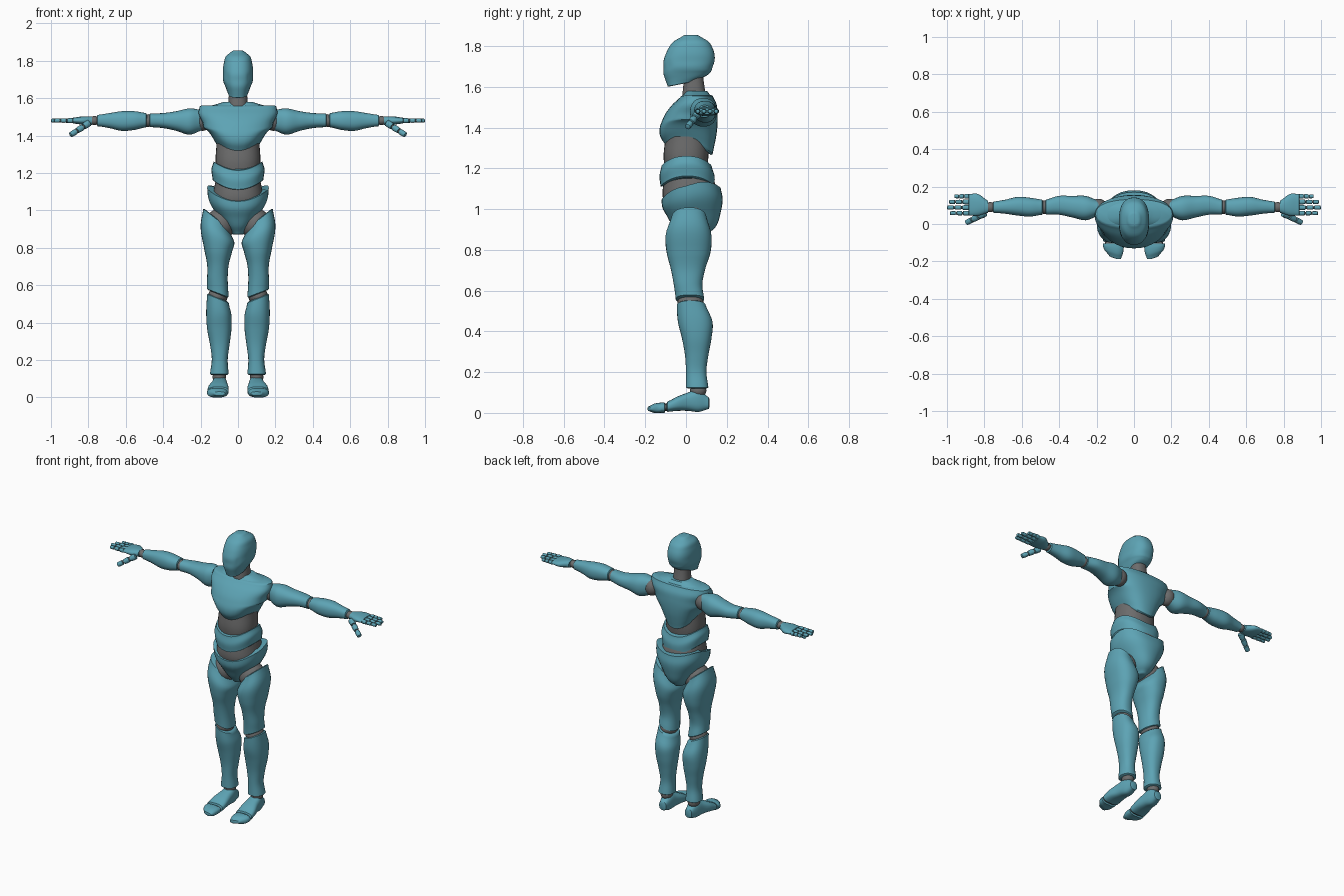
import bpy, bmesh, math
from mathutils import Vector

default_cube = bpy.data.objects.get("Cube")
if default_cube:
    bpy.data.objects.remove(default_cube, do_unlink=True)


def material(name, colour):
    mat = bpy.data.materials.new(name)
    mat.use_nodes = True
    mat.diffuse_color = colour
    shader = mat.node_tree.nodes["Principled BSDF"]
    shader.inputs["Base Color"].default_value = colour
    return mat


TEAL = material("teal shell", (.11, .37, .46, 1))
GREY = material("grey joint", (.15, .15, .15, 1))
ARM_HEIGHT = 1.48


def finish(name, bm, mat, mirror):
    bmesh.ops.recalc_face_normals(bm, faces=bm.faces)
    mesh = bpy.data.meshes.new(name)
    bm.to_mesh(mesh)
    bm.free()
    mesh.materials.append(mat)
    for polygon in mesh.polygons:
        polygon.use_smooth = True
    mesh.set_sharp_from_angle(angle=math.radians(38))
    obj = bpy.data.objects.new(name, mesh)
    bpy.context.collection.objects.link(obj)
    if mirror:
        obj.modifiers.new("Mirror", "MIRROR")


def sample(values, t):
    """Smooth curve through evenly spaced values, with t from start to end."""
    last = len(values) - 1
    if last == 0:
        return values[0]
    i = min(int(t * last), last - 1)
    f = t * last - i
    before, start, end, after = (values[max(0, min(last, i + k))] for k in range(-1, 3))
    slope_in, slope_out = (end - before) / 2, (after - start) / 2
    ease = f * f * (3 - 2 * f)
    return (start + (end - start) * ease
            + slope_in * f * (1 - f) ** 2 - slope_out * f * f * (1 - f))


def section(across, deep, t, inset):
    low, high = sample(across[0], t), sample(across[1], t)
    near, far = sample(deep[0], t), sample(deep[1], t)
    rim = inset * min(.008, (high - low) / 5, (far - near) / 5)
    return (low + high) / 2, (high - low) / 2 - rim, (near + far) / 2, (far - near) / 2 - rim


def loft(name, span, across, deep, mat=TEAL, axis="z", power=2.3, warp=None,
         mirror=False, segments=32, rings=24):
    """Skin rounded sections along an axis; across and deep hold low and high outlines."""
    bm = bmesh.new()
    length = abs(span[1] - span[0])
    rim = min(.005 / length, .4 / rings)
    stops = [(0, 1), (rim, 0)] + [(k / rings, 0) for k in range(1, rings)] + [(1 - rim, 0), (1, 1)]
    skin = []
    for t, inset in stops:
        place = span[0] + (span[1] - span[0]) * t
        mid_a, half_a, mid_b, half_b = section(across, deep, t, inset)
        ring = []
        for k in range(segments):
            angle = math.tau * k / segments
            c, s = math.cos(angle), math.sin(angle)
            a = mid_a + half_a * math.copysign(abs(c) ** (2 / power), c)
            b = mid_b + half_b * math.copysign(abs(s) ** (2 / power), s)
            point = Vector({"x": (place, a, b), "y": (a, place, b), "z": (a, b, place)}[axis])
            ring.append(bm.verts.new(warp(point) if warp else point))
        skin.append(ring)
    for low, high in zip(skin, skin[1:]):
        for k in range(segments):
            bm.faces.new((low[k - 1], low[k], high[k], high[k - 1]))
    bm.faces.new(skin[0])
    bm.faces.new(skin[-1])
    finish(name, bm, mat, mirror)


def both(*widths):
    return [-w for w in widths], widths


def joint(name, centre, radii):
    bm = bmesh.new()
    bmesh.ops.create_uvsphere(bm, u_segments=24, v_segments=14, radius=1)
    bmesh.ops.scale(bm, vec=radii, verts=bm.verts)
    bmesh.ops.translate(bm, vec=centre, verts=bm.verts)
    finish(name, bm, GREY, True)


def rod(name, start, end, r_start, r_end, mat=TEAL):
    turn = (end - start).to_track_quat("Z", "Y")
    outline = both(r_start, (r_start + r_end) * .53, r_end)
    loft(name, (0, (end - start).length), outline, outline, mat, mirror=True,
         warp=lambda v: start + turn @ v, segments=12, rings=6)


def digit(name, start, end, radius, parts=3):
    """Tapered shell segments strung on a thin grey core."""
    start, end = Vector(start), Vector(end)
    rod(name + "_core", start, start.lerp(end, .9), radius * .6, radius * .5, GREY)
    for i in range(parts):
        near, far = i / parts, (i + .9) / parts
        rod(f"{name}_segment_{i + 1}", start.lerp(end, near), start.lerp(end, far),
            radius * (1 - near / 4), radius * (1 - far / 4))


def fade(value, start, end):
    """Zero at start rising to one at end."""
    return max(0, min(1, (value - start) / (end - start)))


# Head: egg shape with a wedge face and a jaw that rises to the back
def shape_head(v):
    limit = .035 + max(0, v.y + .11) * .75
    v.x = max(-limit, min(limit, v.x))
    v.z += (v.y + .09) / 5 * fade(v.z, 1.68, 1.6)
    return v


loft("head", (1.6, 1.855), both(.05, .06, .07, .08, .08, .08, .075, .065, .03),
     ([-.09, -.1, -.11, -.11, -.11, -.1, -.085, -.06, -.01],
      [.05, .1, .12, .13, .14, .14, .13, .11, .06]),
     power=2.4, warp=shape_head, segments=48, rings=32)
loft("neck", (1.53, 1.65), both(.055, .047), ([-.02, -.01], [.1, .085]), GREY)


# Chest: lower rim arches up at the sides and dips at the back
def shape_chest(v):
    v.z += fade(v.z, 1.44, 1.29) * (4 * v.x * v.x - v.y / 5)
    return v


loft("chest", (1.29, 1.56), both(.1, .13, .155, .18, .19, .21, .205),
     ([-.1, -.125, -.13, -.12, -.1, -.065, -.02], [.13, .14, .15, .155, .155, .15, .13]),
     warp=shape_chest)
loft("collar", (1.55, 1.58), both(.17, .08), ([-.02, 0], [.125, .105]), rings=6)
loft("abdomen", (1.16, 1.36), both(.11, .12, .115), ([-.1, -.11, -.1], [.1, .11, .11]), GREY)


# Belly band, waist and pelvis with saddle shaped rims
def shape_band(v):
    v.z += 2.8 * v.x * v.x
    return v


def shape_pelvis(v):
    v.z += fade(v.z, .9, 1.05) * (2.5 * v.x * v.x + max(0, v.y) / 3)
    return v


loft("belly_band", (1.11, 1.215), both(.135, .142, .13),
     ([-.125, -.13, -.12], [.14, .14, .125]), warp=shape_band)
loft("waist", (1, 1.2), both(.13, .135, .125, .11),
     ([-.1, -.115, -.11, -.1], [.14, .155, .14, .11]), GREY)
loft("pelvis", (.87, 1.05), both(.03, .07, .11, .155, .165),
     ([-.03, -.065, -.09, -.115, -.12], [.1, .15, .17, .18, .17]), warp=shape_pelvis)


# Legs: slanted hip and knee cuts
def shape_thigh(v):
    v.z += (v.x - .1) * (.8 * fade(v.z, .78, .94) + .4 * fade(v.z, .64, .55))
    return v


def shape_shin(v):
    v.z += (v.x - .1) * .4 * fade(v.z, .42, .52)
    return v


joint("hip_joints", (.095, .015, .925), (.08, .085, .085))
loft("thighs", (.55, .945),
     ([.05, .055, .05, .03, .02, .05], [.165, .165, .165, .18, .2, .185]),
     ([-.05, -.06, -.075, -.095, -.1, -.07], [.09, .08, .095, .12, .125, .1]),
     warp=shape_thigh, mirror=True)
joint("knee_joints", (.108, .022, .54), (.052, .064, .05))
loft("shins", (.12, .53),
     ([.05, .055, .045, .035, .035, .05], [.15, .14, .15, .165, .17, .165]),
     ([0, 0, -.005, -.02, -.04, -.045], [.11, .1, .11, .125, .13, .095]),
     warp=shape_shin, mirror=True)
joint("ankle_joints", (.1, .06, .11), (.036, .04, .035))


# Feet: heel to ball, then a hinged toe cap that slants back to the outside
def shape_toes(v):
    v.y += max(0, v.x - .09) * .35 * fade(v.y, -.11, -.15)
    return v


loft("feet", (.115, -.095),
     ([.07, .06, .055, .05, .05], [.12, .135, .145, .16, .165]),
     ([.02, .005, .01, .01, .005], [.075, .115, .1, .08, .055]),
     axis="y", power=2.6, mirror=True)
loft("toe_joints", (-.08, -.12), ([.06], [.155]), ([.01], [.045]), GREY, axis="y", mirror=True)
loft("toe_caps", (-.103, -.188),
     ([.055, .055, .06, .07], [.165, .165, .16, .13]),
     ([0, 0, 0, .01], [.05, .05, .045, .03]),
     axis="y", power=2.6, warp=shape_toes, mirror=True)


# Arms held straight out, shaped around the arm height
def raise_arm(v):
    v.z += ARM_HEIGHT
    return v


joint("shoulder_joints", (.19, .085, ARM_HEIGHT), (.05, .05, .055))
loft("upper_arms", (.185, .475),
     ([.045, .02, .035, .05, .05], [.125, .15, .15, .15, .13]),
     ([-.05, -.075, -.055, -.04, -.035], [.055, .065, .05, .04, .038]),
     axis="x", warp=raise_arm, mirror=True)
joint("elbow_joints", (.48, .09, ARM_HEIGHT), (.035, .036, .034))
loft("forearms", (.487, .755),
     ([.05, .04, .045, .055, .06], [.13, .14, .145, .13, .12]),
     ([-.035, -.05, -.055, -.04, -.03], [.04, .05, .05, .04, .03]),
     axis="x", warp=raise_arm, mirror=True)
joint("wrist_joints", (.768, .09, ARM_HEIGHT), (.03, .027, .024))

# Hands: palm, four jointed fingers and a thumb
loft("palms", (.78, .885), ([.06, .045, .045], [.125, .16, .16]),
     ([-.023, -.022, -.015], [.022, .022, .015]), axis="x", warp=raise_arm, mirror=True)
finger_tips = {"index": .985, "middle": 1, "ring": .99, "little": .96}
for i, (finger, tip) in enumerate(finger_tips.items()):
    y = .058 + i * .03
    digit(finger + "_fingers", (.883, y, ARM_HEIGHT), (tip + .003, y, ARM_HEIGHT), .0125)
digit("thumbs", (.795, .058, 1.468), (.9, .005, 1.4), .018)
